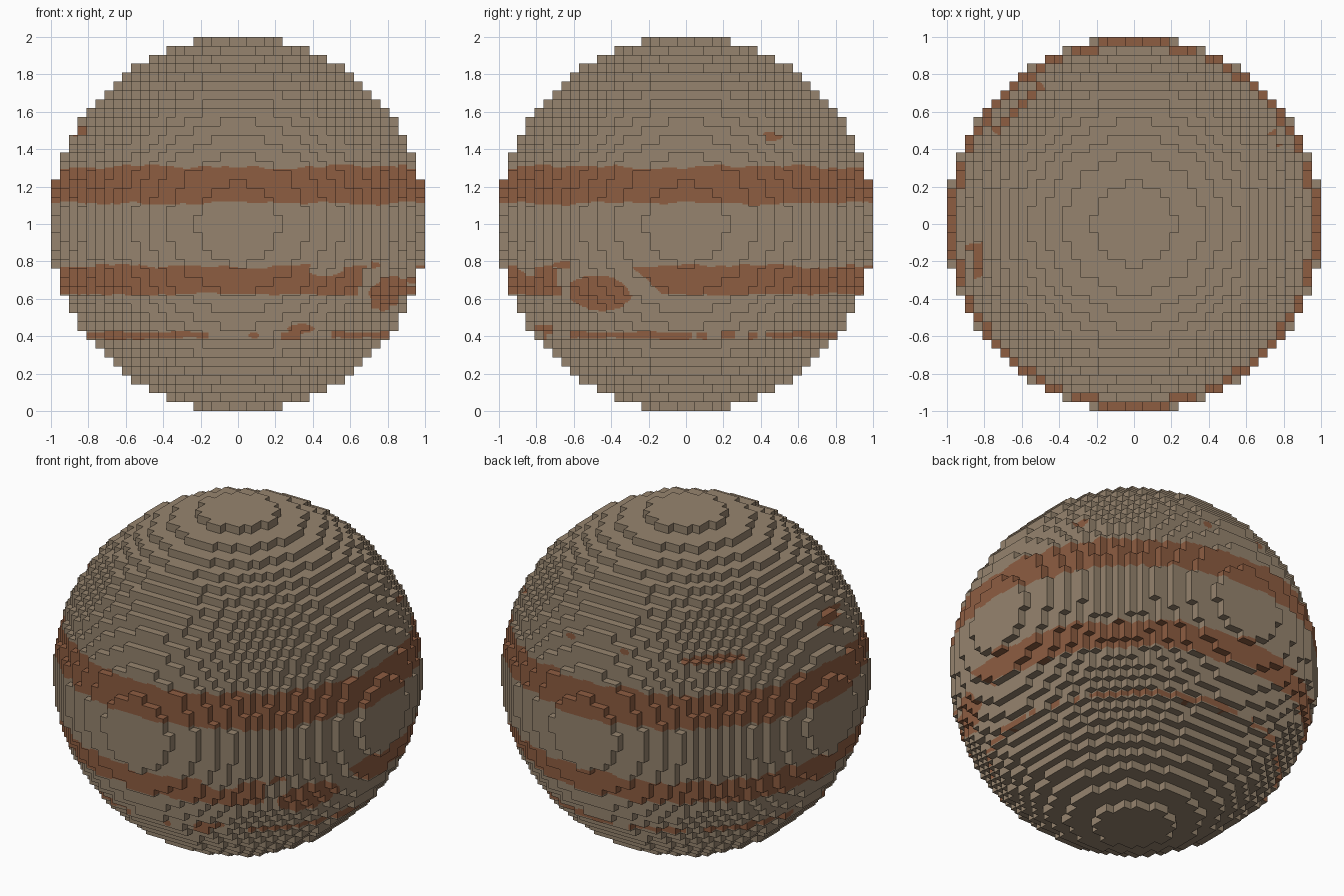
import bpy, bmesh
from math import sin, radians, degrees, atan2
from mathutils import Vector

if "Cube" in bpy.data.objects:
    bpy.data.objects.remove(bpy.data.objects["Cube"], do_unlink=True)

R = 21                # radius in blocks
S = 1 / R             # block size
CUTS = 5              # refinement along colour borders


def make_material(name, rgb):
    mat = bpy.data.materials.new(name)
    mat.use_nodes = True
    color = (*rgb, 1)
    mat.diffuse_color = color
    mat.node_tree.nodes["Principled BSDF"].inputs["Base Color"].default_value = color
    return mat


# Colour rules: angle is 0 at the front and grows towards +x
def wave(a, phase):
    a = radians(a)
    return (sin(5 * a + phase) + sin(11 * a + 2 * phase) + 0.7 * sin(23 * a + 3 * phase)
            + 0.5 * sin(41 * a + phase)) / 3


def in_spot(a, z, spot):
    angle, half_angle, height, half_height = spot
    da = (a - angle + 180) % 360 - 180
    return (da / half_angle) ** 2 + ((z - height) / half_height) ** 2 < 1


# angle, half angle, height, half height
SPOTS = [(60, 11.5, 0.63, 0.095), (48, 3, 0.78, 0.02),
         (-77, 10, 1.5, 0.03), (225, 12, 1.48, 0.02), (121, 3, 1.47, 0.025),
         (168, 2, 1.5, 0.02), (192, 2, 1.5, 0.02),
         (24, 6, 0.44, 0.025), (6, 2, 0.405, 0.015)]
NOTCH = (29, 6, 0.765, 0.045)
# angle ranges of the thin southern stripe
STRIPES = [(-92, -11), (17, 24), (39, 92), (94, 98), (104, 109), (115, 118),
           (122, 185), (192, 215), (222, 262)]


def is_rust(p):
    a, z = degrees(atan2(p.x, -p.y)), p.z
    if any(in_spot(a, z, s) for s in SPOTS):
        return True
    # broad northern belt
    if 1.11 + 0.014 * wave(a, 1) < z < 1.305 + 0.018 * wave(a, 4):
        return True
    # southern belt, open around the oval spot
    if 0.625 + 0.012 * wave(a, 2) < z < 0.775 + 0.018 * wave(a, 5):
        gap = 44 < a < 72 + (0.79 - z) * 60
        return not gap and not in_spot(a, z, NOTCH)
    # thin broken stripe
    if abs(z - 0.405 - 0.006 * wave(a, 3)) < 0.017 + 0.007 * wave(a, 6):
        return any(lo < a < hi or lo < a + 360 < hi for lo, hi in STRIPES)
    return False


# Block ball: keep every block whose centre lies inside the sphere
def solid(c):
    return sum((i + 0.5) ** 2 for i in c) <= R * R


bm = bmesh.new()
corners = {}


def corner(c):
    if c not in corners:
        corners[c] = bm.verts.new((c[0] * S, c[1] * S, c[2] * S + 1))
    return corners[c]


span = range(-R, R)
for block in ((x, y, z) for x in span for y in span for z in span):
    if not solid(block):
        continue
    for axis in range(3):
        u, v = (axis + 1) % 3, (axis + 2) % 3
        for side in (0, 1):
            neighbour = list(block)
            neighbour[axis] += 2 * side - 1
            if solid(neighbour):
                continue
            loop = []
            for du, dv in ((0, 0), (1, 0), (1, 1), (0, 1)):
                c = list(block)
                c[axis] += side
                c[u] += du
                c[v] += dv
                loop.append(corner(tuple(c)))
            bm.faces.new(loop if side else loop[::-1])


# Refine only the faces crossed by a colour border
def is_mixed(face):
    a, b, c, d = (v.co for v in face.verts)
    n = CUTS + 1
    seen = {is_rust(a.lerp(b, i / n).lerp(d.lerp(c, i / n), j / n))
            for i in range(n + 1) for j in range(n + 1)}
    return len(seen) == 2


mixed_edges = {e for f in bm.faces if is_mixed(f) for e in f.edges}
bmesh.ops.subdivide_edges(bm, edges=list(mixed_edges), cuts=CUTS, use_grid_fill=True)

for f in bm.faces:
    f.material_index = int(is_rust(f.calc_center_median()))
    f.smooth = False

mesh = bpy.data.meshes.new("banded_block_planet")
bm.to_mesh(mesh)
bm.free()
mesh.materials.append(make_material("sandy_tan", (0.305, 0.231, 0.156)))
mesh.materials.append(make_material("rust_brown", (0.270, 0.109, 0.053)))
planet = bpy.data.objects.new("banded_block_planet", mesh)
bpy.context.collection.objects.link(planet)
